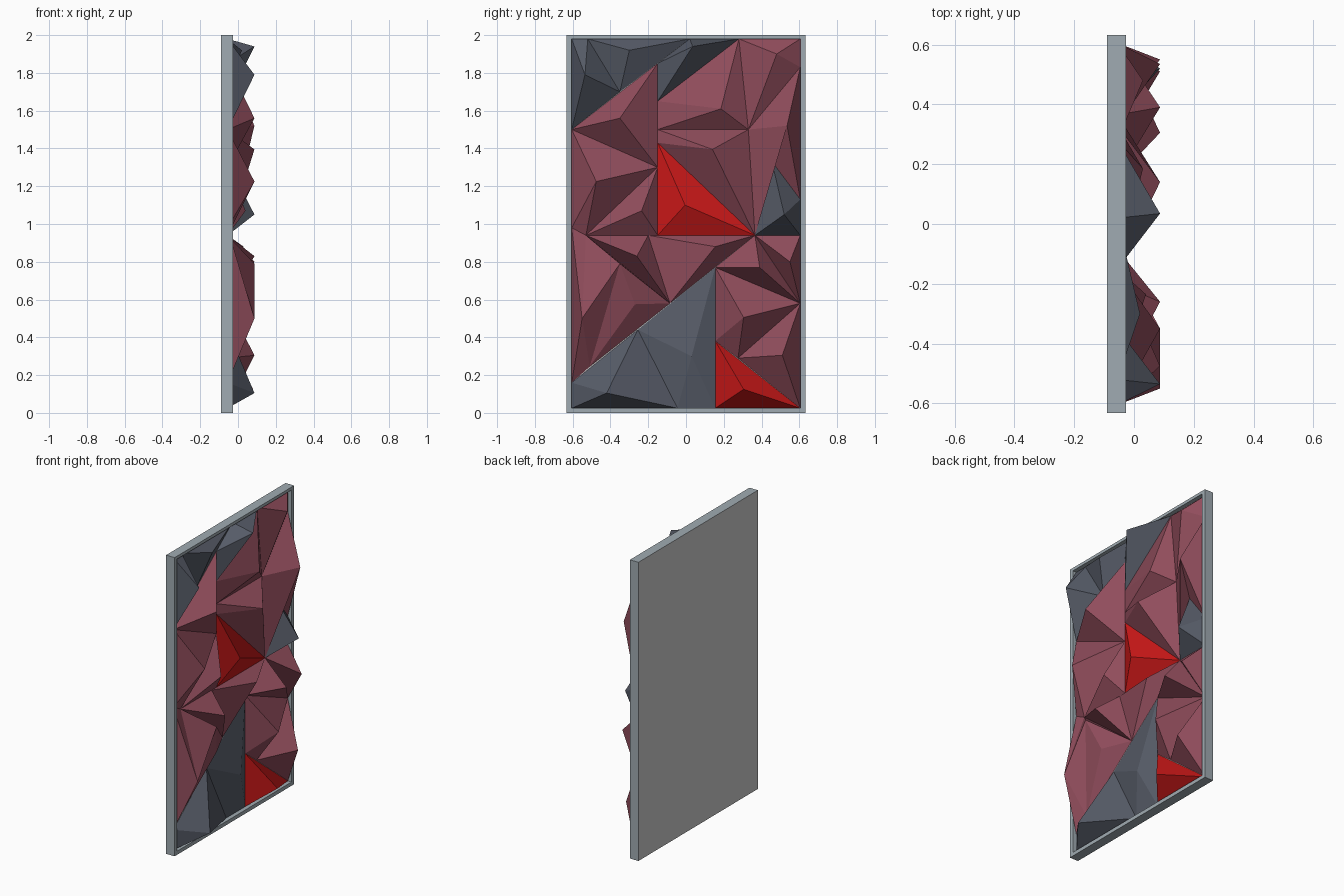
import bpy, bmesh

if "Cube" in bpy.data.objects:
    bpy.data.objects.remove(bpy.data.objects["Cube"])

def material(name, rgb):
    m = bpy.data.materials.new(name)
    lin = [(c / 255 / 12.92) if c < 11 else ((c / 255 + 0.055) / 1.055) ** 2.4 for c in rgb]
    m.diffuse_color = (*lin, 1)
    m.use_nodes = True
    m.node_tree.nodes["Principled BSDF"].inputs["Base Color"].default_value = m.diffuse_color
    return m

MATS = {
    "rose": material("rose", (145, 77, 92)),
    "slate": material("slate", (86, 91, 103)),
    "red": material("red", (202, 24, 24)),
}
FRAME = material("frame_grey", (160, 171, 178))
BACK = material("back_grey", (204, 204, 204))

def finish(bm, name, mats):
    me = bpy.data.meshes.new(name)
    bm.to_mesh(me)
    bm.free()
    for m in mats:
        me.materials.append(m)
    ob = bpy.data.objects.new(name, me)
    bpy.context.collection.objects.link(ob)

L, R, B, T = -0.605, 0.605, 0.025, 1.98    # opening inside the frame
BASE, PEAK = -0.055, 0.087                 # depth of pyramid bases and tips
COL, MID = -0.15, 0.94                     # shared vertical and horizontal seams

# Frame: box with a shallow recess on the +x side
bm = bmesh.new()
def ring(x, y0, y1, z0, z1):
    return [bm.verts.new((x, y, z)) for y, z in ((y0, z0), (y1, z0), (y1, z1), (y0, z1))]
rings = [ring(-0.09, -0.632, 0.632, 0, 2), ring(-0.027, -0.632, 0.632, 0, 2),
         ring(-0.027, L, R, B, T), ring(BASE - 0.003, L, R, B, T)]
back = bm.faces.new(rings[0])
floor = bm.faces.new(rings[3])
for a, b in zip(rings, rings[1:]):
    for i in range(4):
        j = (i + 1) % 4
        bm.faces.new((a[i], a[j], b[j], b[i]))
bmesh.ops.recalc_face_normals(bm, faces=bm.faces)
back.material_index = floor.material_index = 1
finish(bm, "frame", [FRAME, BACK])

# Corners where the pyramid bases meet (y, z)
P = {
    "A": (L, T), "B": (R, T), "C": (L, B), "D": (R, B),
    "l1": (L, 1.50), "l2": (L, 0.98), "l3": (L, 0.16),
    "r0": (R, 1.83), "r1": (R, 1.13), "r2": (R, MID), "r3": (R, 0.58),
    "t0": (-0.52, T), "t1": (0.02, T), "t2": (0.28, T),
    "b1": (-0.045, B), "b2": (0.155, B),
    "c1": (COL, 1.85), "c2": (COL, 1.65), "c3": (COL, 1.50),
    "c4": (COL, 1.43), "c5": (COL, 1.30), "c6": (COL, MID),
    "m1": (-0.53, MID), "m2": (-0.20, MID), "m3": (0.365, MID),
    "E": (-0.35, 1.70), "U": (0.33, 1.50), "V": (0.455, 1.33),
    "M": (-0.085, 0.58), "N": (0.155, 0.77), "O": (0.155, 0.38),
    "F": (-0.51, 0.245), "I": (-0.255, 0.44), "Q": (0.275, 0.29),
    "X": (-0.27, 0.575), "Y": (-0.35, 0.79),
}
HEIGHT = {"X": 0.03, "Y": PEAK}            # raised corners on the lower left ridge

# Pyramids: colour, base corners, tip y, tip z, tip depth
PYRAMIDS = [
    ("slate", "A l1 E t0", -0.535, 1.79, PEAK),
    ("slate", "t0 E t1", -0.30, 1.92, 0.02),
    ("slate", "t1 c1 c2 t2", 0.035, 1.94, PEAK),
    ("rose", "l1 c1 c5", -0.35, 1.56, PEAK),
    ("rose", "l1 c5 m1 l2", -0.475, 1.225, PEAK),
    ("rose", "c5 c6 m1", -0.235, 1.07, 0.04),
    ("red", "c4 c6 m3", -0.005, 1.10, 0.02),
    ("rose", "c3 U m3 c4", 0.14, 1.395, PEAK),
    ("rose", "c2 t2 U c3", 0.185, 1.61, 0.03),
    ("rose", "t2 B r0 U", 0.48, 1.90, 0.03),
    ("rose", "U r0 r1 V m3", 0.535, 1.52, PEAK),
    ("slate", "V r1 r2 m3", 0.52, 1.05, PEAK),
    ("rose", "N m3 r3", 0.39, 0.77, PEAK),
    ("rose", "m3 r2 r3", 0.55, 0.80, PEAK),
    ("rose", "m1 m2 M", -0.26, 0.83, PEAK),
    ("rose", "m2 m3 M", 0.155, 0.88, 0.03),
    ("rose", "m1 M", -0.35, 0.79, PEAK),
    ("rose", "Y M F", -0.27, 0.575, 0.03),
    ("rose", "l2 m1 Y F l3", -0.55, 0.50, PEAK),
    ("slate", "l3 I b1 C", -0.42, 0.105, PEAK),
    ("slate", "I N b2 b1", 0.03, 0.30, 0.0),
    ("rose", "N r3 Q O", 0.305, 0.505, PEAK),
    ("rose", "r3 D Q", 0.51, 0.305, PEAK),
    ("red", "O D b2", 0.305, 0.125, 0.08),
]

# One faceted object per colour, every facet facing outward
for colour, mat in MATS.items():
    bm = bmesh.new()
    for c, corners, ty, tz, tx in PYRAMIDS:
        if c != colour:
            continue
        tip = bm.verts.new((tx, ty, tz))
        vs = [bm.verts.new((HEIGHT.get(k, BASE), *P[k])) for k in corners.split()]
        ends = vs[1:] + (vs[:1] if len(vs) > 2 else [])
        for a, b in zip(vs, ends):
            f = bm.faces.new((a, b, tip))
            f.normal_update()
            if f.normal.x < 0:
                f.normal_flip()
    finish(bm, colour + "_facets", [mat])
